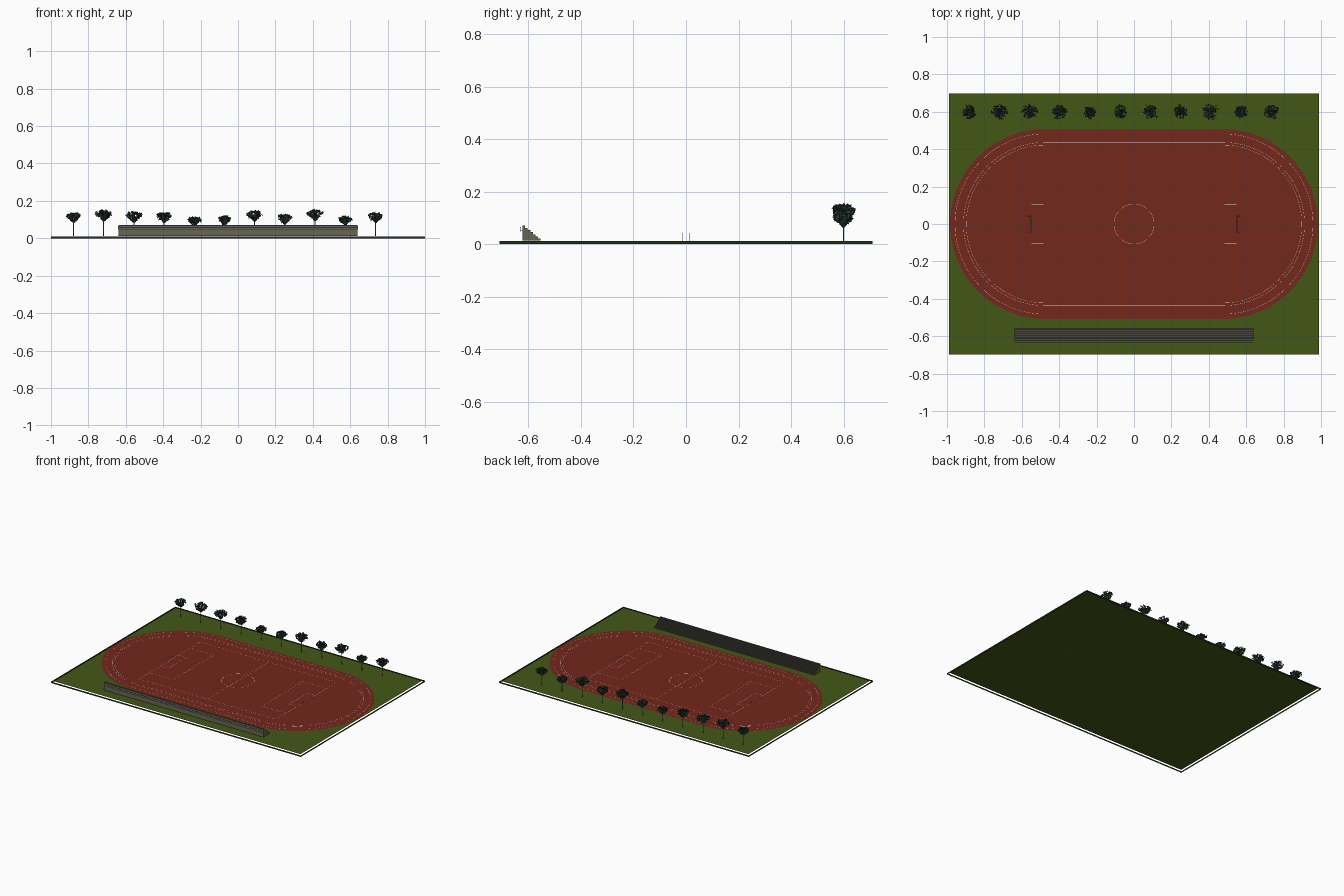
import bpy, bmesh, math, random
from mathutils import Vector, Euler

random.seed(4)
cube = bpy.data.objects.get("Cube")
if cube:
    bpy.data.objects.remove(cube)


def material(name, hex_code):
    rgb = [int(hex_code[i:i + 2], 16) / 255 for i in (0, 2, 4)]
    lin = [c / 12.92 if c < 0.04 else ((c + 0.055) / 1.055) ** 2.4 for c in rgb]
    m = bpy.data.materials.new(name)
    m.use_nodes = True
    m.diffuse_color = (*lin, 1)
    m.node_tree.nodes["Principled BSDF"].inputs["Base Color"].default_value = (*lin, 1)
    return m


GRASS = material("grass green", "425716")
EDGE = material("edge dark green", "263212")
TRACK = material("track red", "72281c")
LINE = material("line white", "ffffff")
CONCRETE = material("concrete olive grey", "666652")
TREAD = material("tread dark grey", "4b483e")
RAIL = material("rail light grey", "d8d8d2")
BARK = material("bark grey", "857f74")
LEAF = material("leaf dark green", "2a4032")

GROUND = 0.012


def finish(name, bm, *mats):
    mesh = bpy.data.meshes.new(name)
    bm.to_mesh(mesh)
    bm.free()
    for m in mats:
        mesh.materials.append(m)
    ob = bpy.data.objects.new(name, mesh)
    bpy.context.collection.objects.link(ob)
    return ob


def polygon(bm, pts):
    return bm.faces.new([bm.verts.new(p) for p in pts])


def ribbon(bm, pts, width, z, closed=True):
    """Flat painted line following a 2D path, mitred at corners."""
    n = len(pts)
    pairs = []
    for i, p in enumerate(pts):
        p = Vector(p)
        before = Vector(pts[i - 1]) if closed or i else None
        after = Vector(pts[(i + 1) % n]) if closed or i < n - 1 else None
        d1 = (p - before).normalized() if before else (after - p).normalized()
        d2 = (after - p).normalized() if after else d1
        d = (d1 + d2).normalized()
        side = Vector((-d.y, d.x)) * width / 2 / max(d.dot(d1), 0.5)
        pairs.append([bm.verts.new((*(p + s * side), z)) for s in (-1, 1)])
    for i in range(n if closed else n - 1):
        a, b = pairs[i], pairs[(i + 1) % n]
        bm.faces.new((a[0], b[0], b[1], a[1]))


def bar(bm, a, b, r, sides=4):
    """Straight rod between two points."""
    a, b = Vector(a), Vector(b)
    rot = (b - a).to_track_quat('Z', 'Y').to_matrix().to_4x4()
    rot.translation = (a + b) / 2
    bmesh.ops.create_cone(bm, cap_ends=True, segments=sides, radius1=r, radius2=r,
                          depth=(b - a).length, matrix=rot)


def stadium(half, r, steps=40):
    pts = []
    for side in (1, -1):
        for i in range(steps + 1):
            a = math.pi * (i / steps - 0.5)
            pts.append((side * (half + r * math.cos(a)), side * r * math.sin(a)))
    return pts


def rectangle(x0, x1, y):
    return [(x0, -y), (x1, -y), (x1, y), (x0, y)]


# Ground sheet
bm = bmesh.new()
polygon(bm, [(*p, GROUND) for p in rectangle(-0.988, 0.988, 0.697)])
finish("ground", bm, GRASS)

# Upright skirt standing just outside the ground sheet
bm = bmesh.new()
corners = rectangle(-1, 1, 0.71)
for i, a in enumerate(corners):
    b = corners[(i + 1) % 4]
    polygon(bm, [(*a, 0), (*b, 0), (*b, GROUND - 0.001), (*a, GROUND - 0.001)])
finish("ground_skirt", bm, EDGE)

# Running surface
CENTRE = 0.475
bm = bmesh.new()
polygon(bm, [(*p, GROUND + 0.001) for p in stadium(CENTRE, 0.508)])
finish("track_surface", bm, TRACK)

# Lane lines
PAINT = GROUND + 0.002
bm = bmesh.new()
for r in (0.422, 0.437, 0.482):
    ribbon(bm, stadium(CENTRE, r), 0.001, PAINT)
finish("lane_lines", bm, LINE)

# Pitch markings
bm = bmesh.new()
W = 0.0012
ribbon(bm, rectangle(-0.548, 0.548, 0.35), W, PAINT)
ribbon(bm, [(0, -0.35), (0, 0.35)], W, PAINT, False)
ribbon(bm, [(0.107 * math.cos(k * math.tau / 64), 0.107 * math.sin(k * math.tau / 64))
            for k in range(64)], W, PAINT)
for s in (-1, 1):
    for depth, half in ((0.192, 0.233), (0.064, 0.106)):
        xs = sorted((s * 0.548, s * (0.548 - depth)))
        ribbon(bm, rectangle(*xs, half), W, PAINT)
finish("pitch_lines", bm, LINE)

# Goals: frame, rear bars and a coarse net
for s, label in ((1, "left"), (-1, "right")):
    bm = bmesh.new()
    front, back, top, half = s * 0.552, s * 0.567, 0.042, 0.042
    mid = (GROUND + top) / 2
    for x in (front, back):
        for y in (-half, -half / 3, half / 3, half):
            if x == back or abs(y) == half:
                bar(bm, (x, y, GROUND), (x, y, top), 0.0007)
        bar(bm, (x, -half, top), (x, half, top), 0.0007)
    bar(bm, (back, -half, mid), (back, half, mid), 0.0007)
    for y in (-half, half):
        for z in (mid, top):
            bar(bm, (front, y, z), (back, y, z), 0.0006)
    finish(label + "_goal", bm, LINE)

# Stepped grandstand: profile extruded along x, treads and risers darker
STEPS, Y_FRONT, Y_BACK, TOP, HALF = 7, -0.555, -0.622, 0.07, 0.64
BASE = GROUND + 0.001
profile = [(Y_BACK, BASE), (Y_FRONT, BASE)]
for i in range(STEPS):
    z = BASE + (TOP - BASE) * (i + 1) / STEPS
    for k in (i, i + 1):
        profile.append((Y_FRONT + (Y_BACK - Y_FRONT) * k / STEPS, z))
bm = bmesh.new()
face = polygon(bm, [(-HALF, y, z) for y, z in profile])
out = bmesh.ops.extrude_face_region(bm, geom=[face])
bmesh.ops.translate(bm, vec=(2 * HALF, 0, 0),
                    verts=[v for v in out["geom"] if isinstance(v, bmesh.types.BMVert)])
bmesh.ops.recalc_face_normals(bm, faces=bm.faces)
for f in bm.faces:
    f.material_index = int(f.normal.z > 0.5 or f.normal.y > 0.5)
finish("grandstand", bm, CONCRETE, TREAD)

# Safety rail behind the grandstand
bm = bmesh.new()
y = -0.63
for z in (0.052, 0.064):
    bar(bm, (-HALF, y, z), (HALF, y, z), 0.0025)
for i in range(33):
    x = -HALF + 2 * HALF * i / 32
    bar(bm, (x, y, 0.048), (x, y, 0.066), 0.001)
    bar(bm, (x, y, 0.052), (x, Y_BACK, 0.052), 0.001)
finish("grandstand_rail", bm, RAIL)

# Row of trees: height and crown radius of each
trees = [(0.137, 0.041), (0.153, 0.048), (0.143, 0.046), (0.139, 0.044),
         (0.114, 0.037), (0.119, 0.039), (0.149, 0.047), (0.130, 0.043),
         (0.154, 0.047), (0.118, 0.037), (0.139, 0.043)]
for i, (top, radius) in enumerate(trees):
    x, y = -0.88 + 0.1615 * i, 0.6
    height = radius * 1.25
    base = top - height
    bm = bmesh.new()
    bar(bm, (x, y, GROUND), (x, y, base + height * 0.3), 0.0024)
    for k in range(5):
        a = k * math.tau / 5 + i
        bar(bm, (x, y, base),
            (x + radius * 0.6 * math.cos(a), y + radius * 0.6 * math.sin(a), base + height * 0.6),
            0.0012)
    finish(f"tree_trunk_{i + 1}", bm, BARK)

    # Leaves scattered through a crown that is widest near its top
    bm = bmesh.new()
    for _ in range(170):
        t = random.uniform(0.05, 0.93)
        reach = radius * 0.92 * math.sin(math.pi * t ** 1.7) ** 0.7 * math.sqrt(random.random())
        a = random.uniform(0, math.tau)
        centre = Vector((x + reach * math.cos(a), y + reach * math.sin(a), base + height * t))
        turn = Euler([random.uniform(0, math.tau) for _ in range(3)]).to_matrix()
        size = random.uniform(0.007, 0.011)
        polygon(bm, [centre + turn @ Vector((u * size, v * size, 0))
                     for u, v in ((-1, 0), (0, -0.8), (1, 0), (0, 0.8))])
    finish(f"tree_leaves_{i + 1}", bm, LEAF)
